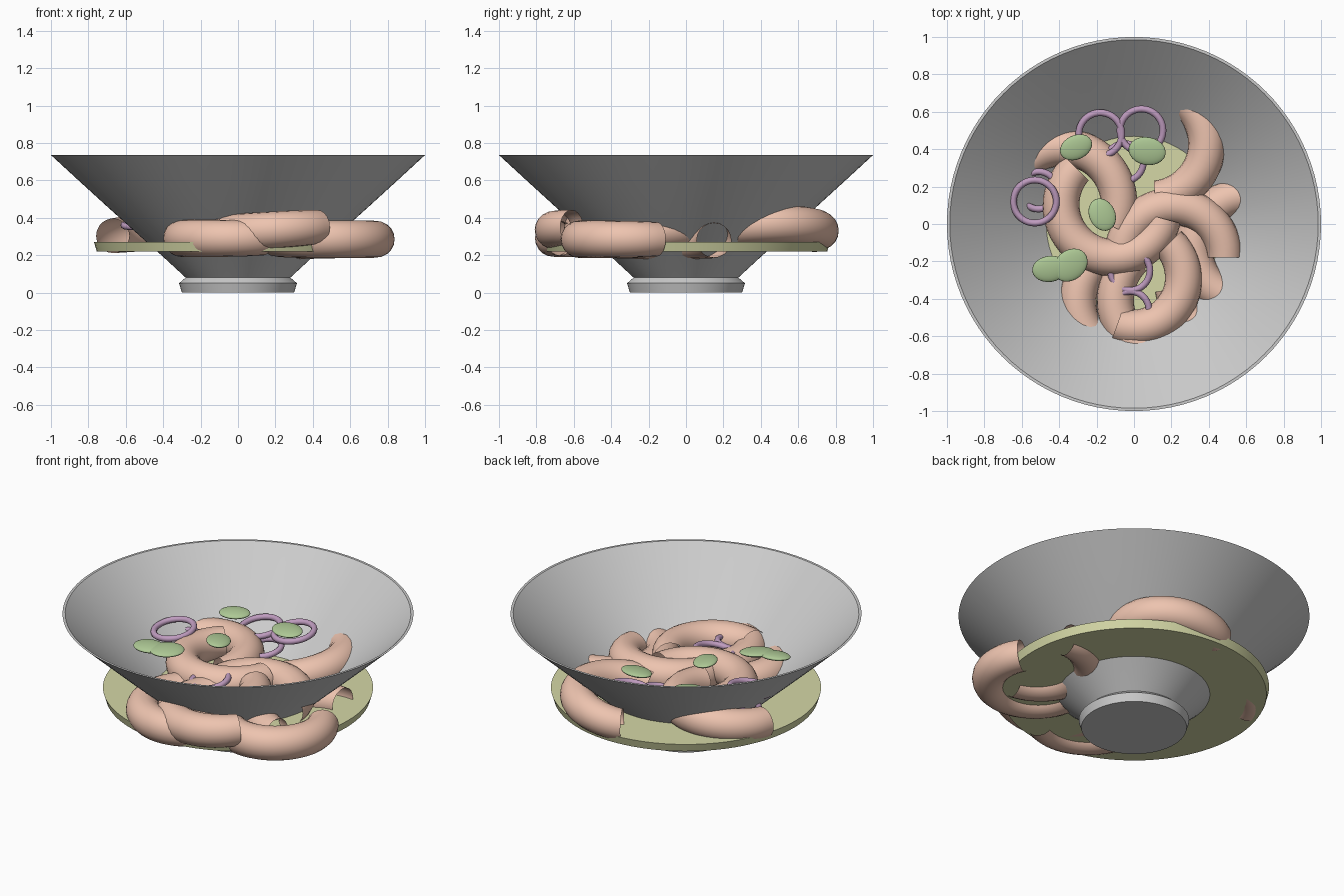
import bpy, bmesh
from math import sin, cos, pi, radians

if "Cube" in bpy.data.objects:
    bpy.data.objects.remove(bpy.data.objects["Cube"])


def material(name, rgb):
    m = bpy.data.materials.new(name)
    m.diffuse_color = (*rgb, 1)
    m.use_nodes = True
    m.node_tree.nodes["Principled BSDF"].inputs["Base Color"].default_value = m.diffuse_color
    return m


PINK = material("shrimp_pink", (0.85, 0.55, 0.43))
PURPLE = material("onion_purple", (0.52, 0.33, 0.52))
GREEN = material("leaf_green", (0.42, 0.58, 0.30))
BROTH = material("broth_yellow", (0.66, 0.68, 0.38))


def finish(name, bm, mat=None, angle=40):
    me = bpy.data.meshes.new(name)
    bm.to_mesh(me)
    bm.free()
    ob = bpy.data.objects.new(name, me)
    bpy.context.collection.objects.link(ob)
    if mat:
        me.materials.append(mat)
    bpy.context.view_layer.objects.active = ob
    ob.select_set(True)
    bpy.ops.object.shade_smooth_by_angle(angle=radians(angle))
    ob.select_set(False)
    return ob


def skin(bm, rings, close_u=False):
    # quads between successive closed rings of points
    vs = [[bm.verts.new(p) for p in r] for r in rings]
    n = len(vs[0])
    for i in range(len(vs) if close_u else len(vs) - 1):
        a, b = vs[i], vs[(i + 1) % len(vs)]
        for j in range(n):
            bm.faces.new((a[j], a[(j + 1) % n], b[(j + 1) % n], b[j]))
    return vs


def lathe(name, profile, mat=None, seg=96):
    bm = bmesh.new()
    vs = skin(bm, [[(r * cos(2 * pi * j / seg), r * sin(2 * pi * j / seg), z)
                    for j in range(seg)] for r, z in profile])
    bm.faces.new(vs[0][::-1])
    bm.faces.new(vs[-1])
    bmesh.ops.recalc_face_normals(bm, faces=bm.faces)
    return finish(name, bm, mat, 25)


def arc_tube(name, c, R, r, a0, a1, mat, tilt=(0, 0), taper=0.0, n=32, m=20):
    # open-ended curved tube lying roughly flat, optionally tilted and tapered
    bm = bmesh.new()
    rings = []
    closed = a1 - a0 == 360
    for i in range(n if closed else n + 1):
        t = i / n
        a = radians(a0 + (a1 - a0) * t)
        rr = r * (1 - taper * abs(2 * t - 1) ** 3)
        z = c[2] + tilt[0] * cos(a) + tilt[1] * sin(a)
        rings.append([((R + rr * cos(b)) * cos(a) + c[0],
                       (R + rr * cos(b)) * sin(a) + c[1], z + rr * sin(b))
                      for b in (2 * pi * j / m for j in range(m))])
    skin(bm, rings, closed)
    bmesh.ops.recalc_face_normals(bm, faces=bm.faces)
    return finish(name, bm, mat)


# Footed flared bowl
lathe("bowl", [(0.30, 0), (0.315, 0.05), (0.28, 0.08), (0.41, 0.2), (0.50, 0.28),
               (0.70, 0.46), (0.85, 0.597), (1.0, 0.735), (0.985, 0.735),
               (0.84, 0.602), (0.69, 0.467), (0.49, 0.288), (0.40, 0.21), (0.27, 0.1)])

# Broth disc that passes through the bowl wall
lathe("broth", [(0.755, 0.22), (0.77, 0.27)], BROTH)

# Shrimp: centre, ring radius, start and end angle, tilt
shrimps = [
    ((0.10, 0.43, 0.32), 0.29, -88, 118, (0.045, 0.01)),
    ((-0.38, 0.11, 0.32), 0.30, -25, 165, (0.02, 0.01)),
    ((-0.11, 0.10, 0.36), 0.28, 135, 345, (0, 0)),
    ((0.21, -0.18, 0.33), 0.275, 0, 190, (0, 0.02)),
    ((0.60, -0.13, 0.28), 0.28, 85, 260, (0, 0)),
    ((0.47, -0.30, 0.285), 0.27, -170, 32, (0, 0)),
    ((0.20, -0.41, 0.335), 0.30, 130, 318, (0.02, 0)),
    ((0.00, -0.29, 0.36), 0.265, -110, 45, (0, 0.01)),
    ((-0.01, -0.42, 0.29), 0.29, 125, 300, (0, 0)),
]
for i, (c, R, a0, a1, tilt) in enumerate(shrimps):
    arc_tube(f"shrimp_{i + 1}", c, R, 0.1, a0, a1, PINK, tilt, 0.08)

# Onion rings
onions = [(-0.18, 0.48, 0.42, 0.115), (0.04, 0.50, 0.44, 0.115), (-0.53, 0.12, 0.45, 0.115),
          (-0.51, 0.18, 0.37, 0.10), (-0.05, 0.33, 0.38, 0.10),
          (-0.02, -0.25, 0.41, 0.105), (-0.02, -0.46, 0.38, 0.10)]
for i, (x, y, z, R) in enumerate(onions):
    arc_tube(f"onion_ring_{i + 1}", (x, y, z), R, 0.018, 0, 360, PURPLE,
             (0.01, 0.015), n=40, m=10)

# Herb leaves: x, y, half length, half width, turn
leaves = [(0.07, 0.39, 0.10, 0.075, -10), (-0.31, 0.41, 0.09, 0.065, 25),
          (-0.17, 0.05, 0.09, 0.07, 115), (-0.34, -0.22, 0.10, 0.08, 40),
          (-0.45, -0.24, 0.095, 0.07, 8)]
for i, (x, y, a, b, turn) in enumerate(leaves):
    bm = bmesh.new()
    bmesh.ops.create_uvsphere(bm, u_segments=24, v_segments=12, radius=1)
    ob = finish(f"leaf_{i + 1}", bm, GREEN, 60)
    ob.location = (x, y, 0.5)
    ob.scale = (a, b, 0.02)
    ob.rotation_euler = (radians(6), 0, radians(turn))
